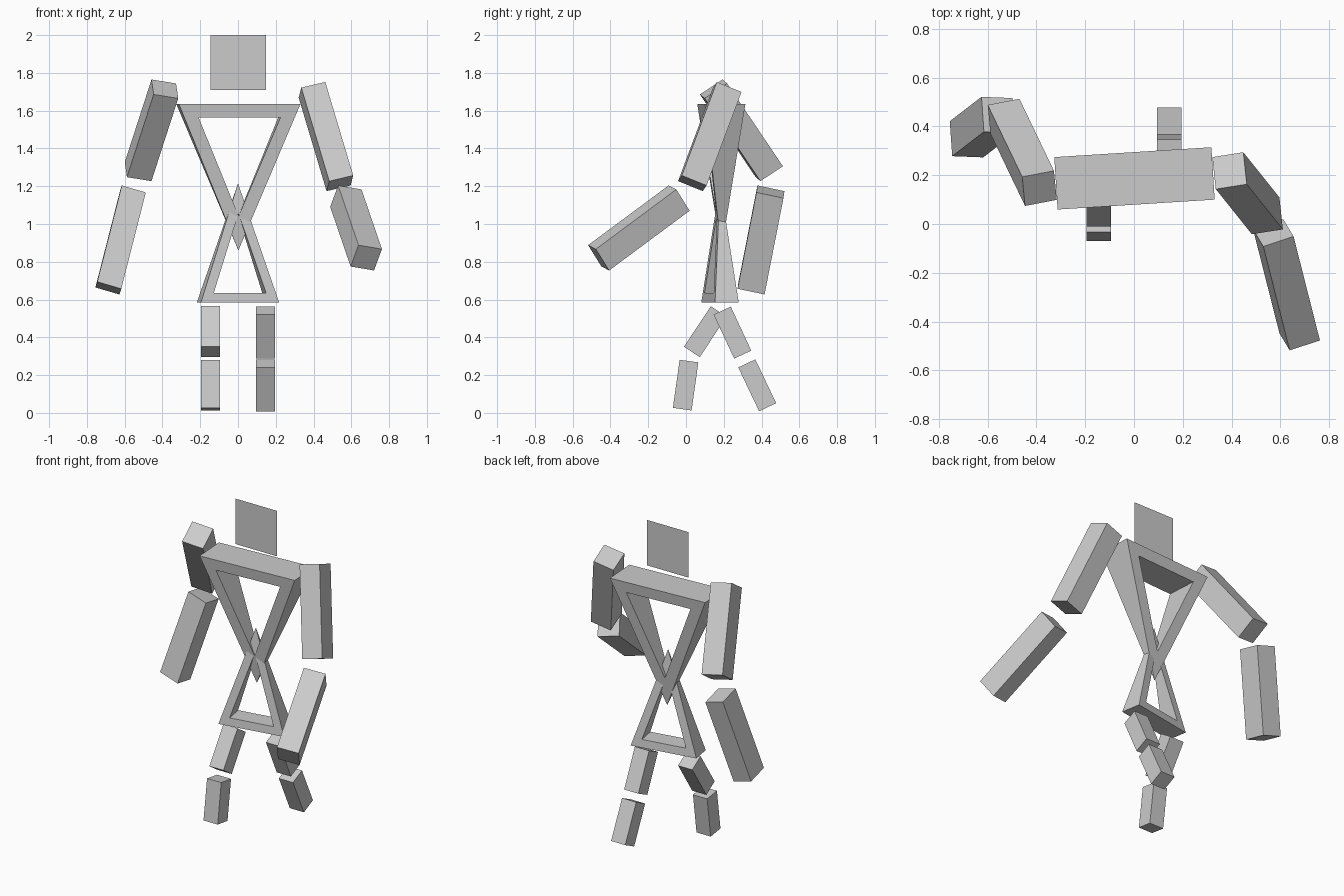
import bpy, bmesh, math
from mathutils import Vector, Matrix

if "Cube" in bpy.data.objects:
    bpy.data.objects.remove(bpy.data.objects["Cube"])

grey = bpy.data.materials.new("light grey")
grey.diffuse_color = (0.6, 0.6, 0.6, 1)
grey.use_nodes = True
grey.node_tree.nodes["Principled BSDF"].inputs["Base Color"].default_value = grey.diffuse_color


def make(name, verts, faces):
    bm = bmesh.new()
    vs = [bm.verts.new(v) for v in verts]
    for f in faces:
        bm.faces.new([vs[i] for i in f])
    bmesh.ops.recalc_face_normals(bm, faces=bm.faces)
    mesh = bpy.data.meshes.new(name)
    bm.to_mesh(mesh)
    bm.free()
    mesh.materials.append(grey)
    obj = bpy.data.objects.new(name, mesh)
    bpy.context.collection.objects.link(obj)
    return obj


def box(name, corner, side, depth, length):
    """Box limb spanned by three edge vectors from one corner."""
    p, a, b, c = map(Vector, (corner, side, depth, length))
    verts = [p, p + a, p + a + b, p + b]
    verts += [v + c for v in verts]
    make(name, verts, [(0, 1, 2, 3), (4, 5, 6, 7)] +
         [(i, (i + 1) % 4, (i + 1) % 4 + 4, i + 4) for i in range(4)])


def pyramid_frame(name, base_z, apex_z, width, depth, border, yaw, centre):
    """Pyramid with a triangular window running from front to back."""
    h = abs(apex_z - base_z)
    s = 1 if apex_z > base_z else -1
    w, d = width / 2, depth / 2
    slope = w / h
    inset = border * math.sqrt(1 + slope * slope)
    hole_w = w - border * slope - inset       # half width of window at its base
    hole_top = border + hole_w / slope        # distance of window tip from base
    verts = [(0, 0, apex_z)]
    for side in (-1, 1):
        def at(x, t):
            return (x, side * d * (1 - t / h), base_z + s * t)
        verts += [at(-w, 0), at(w, 0), at(-hole_w, border),
                  at(hole_w, border), at(0, hole_top)]
    faces = [(1, 2, 7, 6), (0, 1, 6), (0, 2, 7)]          # base and flanks
    for k in (0, 5):                                       # front and back borders
        faces += [(1 + k, 2 + k, 4 + k, 3 + k),
                  (2 + k, 0, 5 + k, 4 + k), (0, 1 + k, 3 + k, 5 + k)]
    faces += [(3, 4, 9, 8), (4, 5, 10, 9), (5, 3, 8, 10)]  # window lining
    m = Matrix.Translation(centre) @ Matrix.Rotation(math.radians(yaw), 4, 'Z')
    make(name, [m @ Vector(v) for v in verts], faces)


# Flat square head
make("head", [(-0.145, 0.18, 1.71), (0.148, 0.18, 1.71),
              (0.148, 0.18, 2.0), (-0.145, 0.18, 2.0)], [(0, 1, 2, 3)])

# Torso: two interlocking hollow pyramids
pyramid_frame("chest", 1.635, 0.86, 0.645, 0.215, 0.07, 3.6, (0.002, 0.187, 0))
pyramid_frame("pelvis", 0.585, 1.215, 0.42, 0.127, 0.05, 10, (0, 0.18, 0))

# Arms: corner, then side, depth and length edges
box("right_upper_arm", (-0.458, 0.193, 1.765), (0.13, 0.025, -0.021),
    (0.0115, -0.119, -0.079), (-0.1415, 0.295, -0.438))
box("right_forearm", (-0.615, 0.378, 1.204), (0.127, -0.005, -0.037),
    (-0.01, 0.143, -0.03), (-0.13, -0.1, -0.51))
box("left_upper_arm", (0.335, 0.143, 1.722), (0.127, 0.02, 0.03),
    (-0.014, 0.131, -0.053), (0.148, -0.185, -0.495))
box("left_forearm", (0.53, -0.092, 1.204), (0.124, 0.041, -0.021),
    (-0.042, 0.07, -0.113), (0.108, -0.426, -0.316))


# Legs: centre in the side plane, swing angle from vertical
def leg(name, x, y, z, angle, length):
    a = math.radians(angle)
    down = Vector((0, math.sin(a), -math.cos(a))) * length
    across = Vector((0, math.cos(a), math.sin(a))) * 0.1
    box(name, Vector((x - 0.05, y, z)) - (down + across) / 2,
        (0.1, 0, 0), across, down)


leg("right_thigh", -0.145, 0.102, 0.43, -33.5, 0.257)
leg("right_shin", -0.145, -0.002, 0.147, -8, 0.257)
leg("left_thigh", 0.145, 0.246, 0.425, 25, 0.257)
leg("left_shin", 0.145, 0.377, 0.146, 25.5, 0.257)
